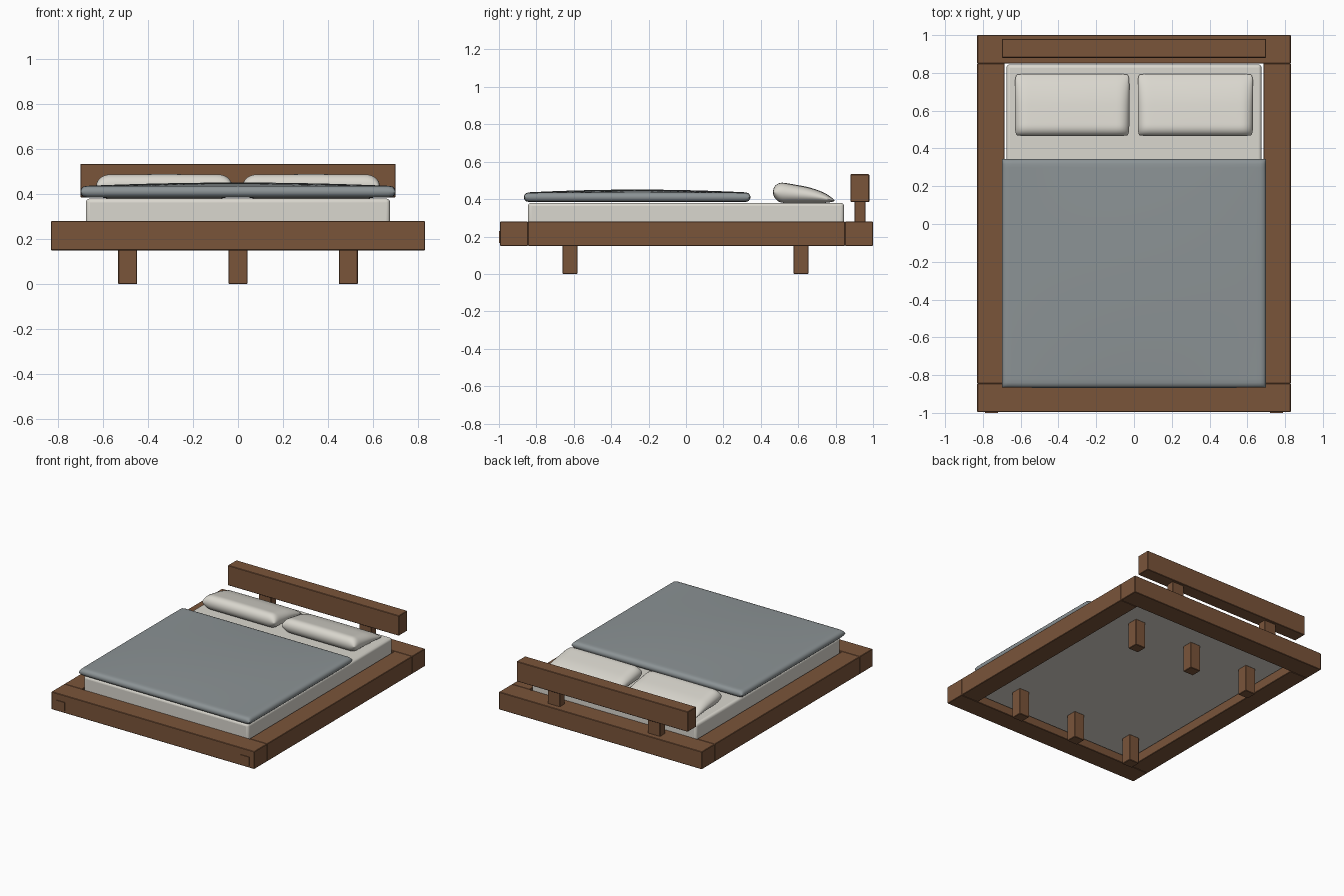
import bpy, bmesh, math

cube = bpy.data.objects.get("Cube")
if cube:
    bpy.data.objects.remove(cube)


def material(name, rgb):
    m = bpy.data.materials.new(name)
    m.use_nodes = True
    m.diffuse_color = (*rgb, 1)
    bsdf = next(n for n in m.node_tree.nodes if n.type == 'BSDF_PRINCIPLED')
    bsdf.inputs["Base Color"].default_value = (*rgb, 1)
    bsdf.inputs["Roughness"].default_value = 0.8
    return m


wood = material("brown wood", (0.195, 0.089, 0.042))
linen = material("off white linen", (0.70, 0.68, 0.62))
wool = material("grey wool", (0.26, 0.29, 0.30))


def finish(name, bm, mat):
    bmesh.ops.recalc_face_normals(bm, faces=bm.faces)
    mesh = bpy.data.meshes.new(name)
    bm.to_mesh(mesh)
    bm.free()
    mesh.materials.append(mat)
    ob = bpy.data.objects.new(name, mesh)
    bpy.context.collection.objects.link(ob)
    return ob


def smooth(ob):
    bpy.ops.object.select_all(action='DESELECT')
    ob.select_set(True)
    bpy.context.view_layer.objects.active = ob
    bpy.ops.object.shade_smooth_by_angle(angle=math.radians(40))


def box(name, x, y, z, mat=wood, bevel=0.003, segments=1):
    """Bevelled box from (min, max) ranges."""
    bm = bmesh.new()
    bmesh.ops.create_cube(bm, size=1)
    for v in bm.verts:
        v.co = [(lo + hi) / 2 + c * (hi - lo) for c, (lo, hi) in zip(v.co, (x, y, z))]
    ob = finish(name, bm, mat)
    if bevel:
        mod = ob.modifiers.new("soft edges", 'BEVEL')
        mod.width = bevel
        mod.segments = segments
    return ob


def cushion(name, x, y, base, mat, radius, half, dome, pinch, n=32):
    """Soft slab: half(v) is half its thickness, dome lifts the middle."""
    bm = bmesh.new()
    cx, cy = sum(x) / 2, sum(y) / 2
    ax, ay = (x[1] - x[0]) / 2, (y[1] - y[0]) / 2

    def edge(t, a):
        d = max(0, (abs(t) * a - a + radius) / radius)
        return math.sqrt(max(0, 1 - d * d))

    sheets = {}
    for i in range(n + 1):
        for j in range(n + 1):
            u = math.sin(math.pi * (i / n - 0.5))
            v = math.sin(math.pi * (j / n - 0.5))
            h = half(v)
            lift = dome * (1 - u * u) * (1 - v * v)
            px = cx + ax * u * (1 - pinch * v ** 12)
            py = cy + ay * v * (1 - pinch * u ** 12)
            t = h * edge(u, ax) * edge(v, ay)
            top = bm.verts.new((px, py, base + h + t + lift))
            rim = i in (0, n) or j in (0, n)
            low = top if rim else bm.verts.new((px, py, base + h - t))
            sheets[i, j] = (top, low)
    for i in range(n):
        for j in range(n):
            ring = [(i, j), (i + 1, j), (i + 1, j + 1), (i, j + 1)]
            for side in (0, 1):
                corners = [sheets[k][side] for k in ring]
                if bm.faces.get(corners) is None:
                    bm.faces.new(corners)
    ob = finish(name, bm, mat)
    smooth(ob)
    return ob


# Platform frame
rail_z = (0.15, 0.28)
box("front_beam", (-0.83, 0.83), (-0.995, -0.845), rail_z)
box("back_beam", (-0.83, 0.83), (0.85, 1.0), rail_z)
for side, s in (("left", 1), ("right", -1)):
    box(side + "_rail", sorted((s * 0.685, s * 0.83)), (-0.845, 0.85), rail_z)
    # Tenon ends showing through the front beam
    box(side + "_tenon", sorted((s * 0.72, s * 0.79)), (-1.0, -0.99), (0.165, 0.23), bevel=0)

# Six legs
for row, y in (("front", -0.62), ("back", 0.615)):
    for col, x in (("left", 0.49), ("middle", 0), ("right", -0.49)):
        box(f"{row}_{col}_leg", (x - 0.042, x + 0.042), (y - 0.04, y + 0.04), (0, 0.2))

# Headboard bar on two posts
box("headboard_bar", (-0.70, 0.70), (0.88, 0.98), (0.385, 0.533))
for side, x in (("left", 0.41), ("right", -0.41)):
    box(side + "_headboard_post", (x - 0.05, x + 0.05), (0.90, 0.96), (0.275, 0.39))

# Bedding
smooth(box("mattress", (-0.675, 0.675), (-0.845, 0.845), (0.2, 0.38), linen, 0.018, 4))
cushion("blanket", (-0.70, 0.70), (-0.867, 0.345), 0.385, wool, 0.025,
        lambda v: 0.025, 0.016, 0.003)
for side, x in (("left", (0.02, 0.63)), ("right", (-0.63, -0.025))):
    cushion(side + "_pillow", x, (0.465, 0.795), 0.38, linen, 0.06,
            lambda v: 0.0425 - 0.0155 * v - 0.015 * max(v, 0) ** 2, 0.004, 0.03)
